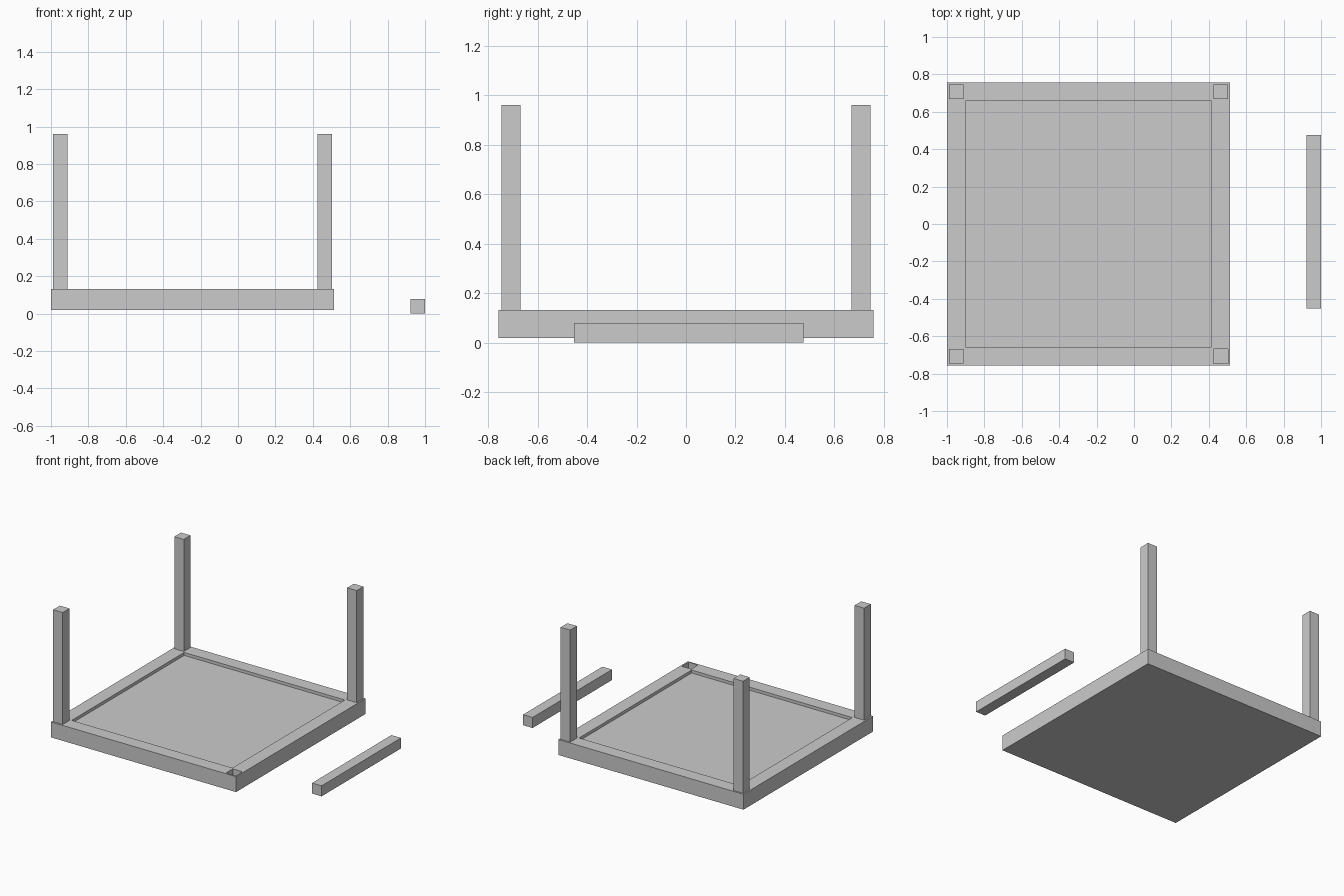
import bpy
from mathutils import Vector

if "Cube" in bpy.data.objects:
    bpy.data.objects.remove(bpy.data.objects["Cube"])


def box(name, lo, hi):
    """Axis-aligned box between two corners."""
    lo, hi = Vector(lo), Vector(hi)
    bpy.ops.mesh.primitive_cube_add(size=1, location=(lo + hi) / 2)
    ob = bpy.context.object
    ob.name = ob.data.name = name
    ob.scale = hi - lo
    bpy.ops.object.transform_apply(location=False, rotation=False, scale=True)
    return ob


def cut(target, cutter):
    """Subtract the cutter, then discard it."""
    cutter.hide_render = True
    mod = target.modifiers.new("cut", 'BOOLEAN')
    mod.operation = 'DIFFERENCE'
    mod.solver = 'EXACT'
    mod.object = cutter
    bpy.context.view_layer.objects.active = target
    bpy.ops.object.modifier_apply(modifier=mod.name)
    bpy.data.objects.remove(cutter)


CX = -0.243            # centre of the upturned table
HALF = 0.757           # half width of the top
INNER = 0.657          # half width of the recess inside the apron
LEG_POS = 0.707        # leg centre offset
R = 0.039              # half leg thickness
Z0, Z1 = 0.018, 0.132  # tabletop face and apron edge
FLOOR, SOCKET = 0.11, 0.035
LEG_TOP = 0.96

# Upturned tabletop with its apron
top = box("tabletop", (CX - HALF, -HALF, Z0), (CX + HALF, HALF, Z1))
cut(top, box("recess_cutter", (CX - INNER, -INNER, FLOOR), (CX + INNER, INNER, 0.3)))

# Three standing legs and one empty socket at the front right
corners = {
    "front_left_leg": (-1, -1),
    "back_left_leg": (-1, 1),
    "back_right_leg": (1, 1),
    "socket_cutter": (1, -1),
}
for name, (sx, sy) in corners.items():
    x, y = CX + sx * LEG_POS, sy * LEG_POS
    leg = box(name, (x - R, y - R, SOCKET), (x + R, y + R, LEG_TOP))
    if name == "socket_cutter":
        cut(top, leg)

# Detached leg lying on the ground
box("loose_leg", (0.922, -0.452, 0.0), (1.0, 0.475, 0.078))
